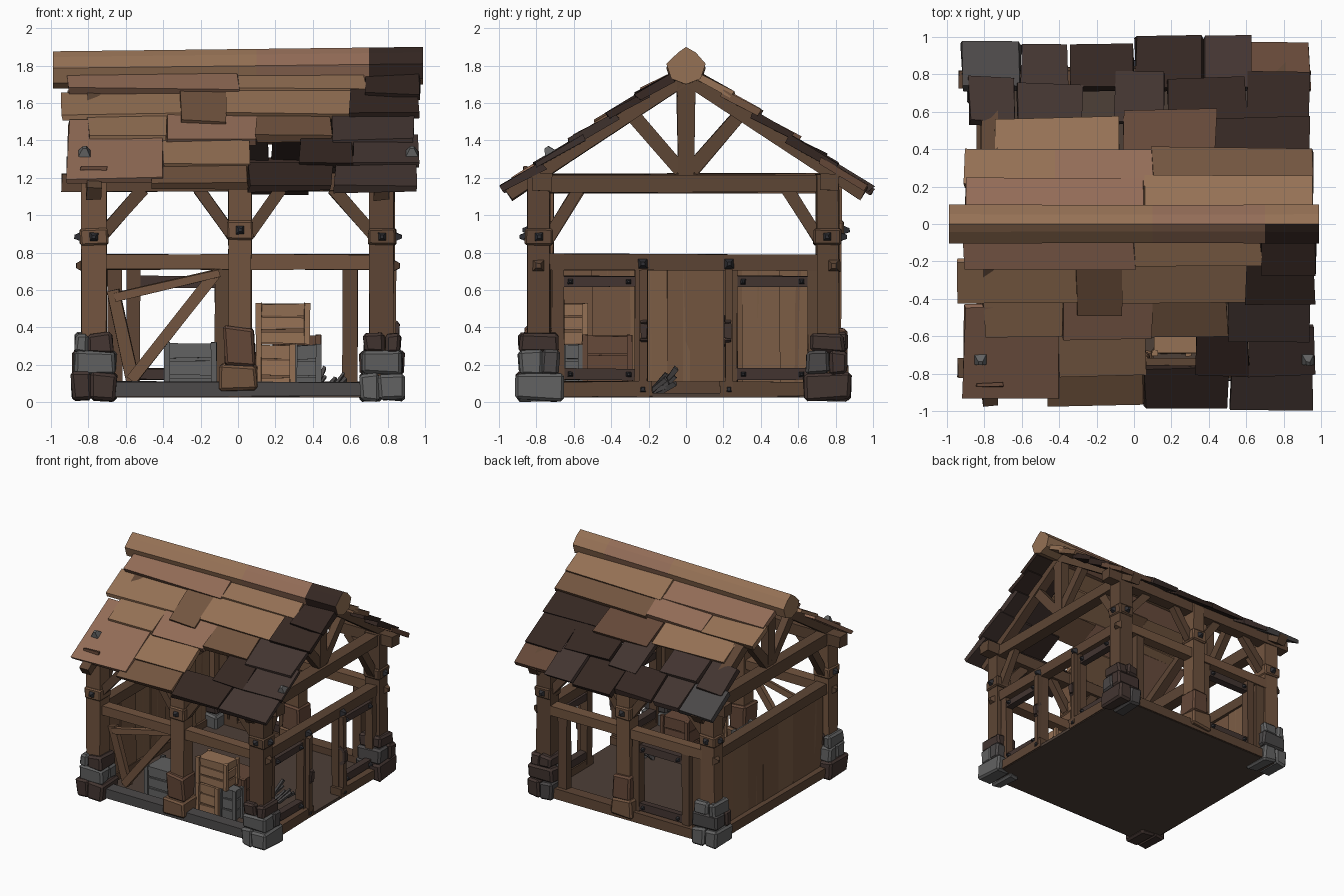
import bpy, bmesh, random
from mathutils import Vector as V

if "Cube" in bpy.data.objects:
    bpy.data.objects.remove(bpy.data.objects["Cube"])

random.seed(4)
COL = dict(tan=(.30, .165, .09), clay=(.29, .15, .095), mid=(.17, .09, .05), wood=(.11, .06, .035),
           plank=(.20, .11, .06), dark=(.035, .02, .016), rust=(.13, .065, .04), deep=(.055, .035, .03),
           stone=(.12, .12, .12), slate=(.07, .065, .065), iron=(.03, .03, .035), floor=(.075, .05, .038))
MATS = {}


def mat(c):
    if c not in MATS:
        MATS[c] = bpy.data.materials.new(c)
        MATS[c].diffuse_color = (*COL[c], 1)
    return MATS[c]


def finish(name, bm, c):
    bmesh.ops.recalc_face_normals(bm, faces=bm.faces)
    me = bpy.data.meshes.new(name)
    bm.to_mesh(me)
    bm.free()
    me.materials.append(mat(c))
    ob = bpy.data.objects.new(name, me)
    bpy.context.collection.objects.link(ob)
    return ob


def beam(name, p, q, w, h, c, jit=.004, bev=0, taper=1):
    """Squared timber from p to q; w lies along y (or x for pieces running in y)."""
    p, q = V(p), V(q)
    d = (q - p).normalized()
    s = V((0, 1, 0)) if abs(d.y) < .3 else V((1, 0, 0))
    s = (s - d * s.dot(d)).normalized()
    u = d.cross(s)
    bm = bmesh.new()
    rings = [[bm.verts.new(e + s * a * w / 2 * k + u * b * h / 2 * k)
              for a, b in ((-1, -1), (1, -1), (1, 1), (-1, 1))] for e, k in ((p, 1), (q, taper))]
    for r in rings:
        bm.faces.new(r)
    for i in range(4):
        j = (i + 1) % 4
        bm.faces.new((rings[0][i], rings[0][j], rings[1][j], rings[1][i]))
    for v in bm.verts:
        v.co += V([random.uniform(-jit, jit) for _ in range(3)])
    if bev:
        bmesh.ops.bevel(bm, geom=bm.edges[:], offset=bev, segments=1, affect='EDGES')
    return finish(name, bm, c)


def box(name, x0, x1, y0, y1, z0, z1, c, jit=.004, bev=0):
    y, z = (y0 + y1) / 2, (z0 + z1) / 2
    return beam(name, (x0, y, z), (x1, y, z), y1 - y0, z1 - z0, c, jit, bev)


def bolt(x, y, z, n, c='iron', r=.026):
    """Square-headed pyramid stud pointing along n."""
    p = V((x, y, z))
    beam('bolt', p - V(n) * .01, p + V(n) * .03, r * 2, r * 2, c, .002, 0, .35)


# floor and sill beams
box('floor', -.83, .83, -.83, .83, .025, .05, 'floor', 0)
for s in (-1, 1):
    box('sill_long', -.72, .72, s * .79 - .05, s * .79 + .05, .03, .11, 'slate' if s < 0 else 'wood')
beam('sill_left', (-.79, -.72, .07), (-.79, .72, .07), .1, .08, 'wood')
for s in (-1, 1):
    beam('sill_right', (.79, s * .7, .07), (.79, s * .18, .07), .1, .08, 'wood')

# corner posts with stone footings and iron-studded collars
for sx in (-1, 1):
    for sy in (-1, 1):
        x, y = sx * .77, -.785 if sy < 0 else .755
        c = 'mid' if sx < 0 else 'wood'
        beam('corner_post', (x, y, .03), (x, y, 1.22), .12, .13, c, .006)
        box('post_collar', x - .075, x + .075, y - .075, y + .075, .84, .93, c, .004, .01)
        bolt(x, y + sy * .075, .885, (0, sy, 0))
        bolt(x + sx * .075, y, .885, (sx, 0, 0))
        for k, (z0, z1, r) in enumerate(((.01, .155, .118), (.15, .275, .108), (.265, .37, .098))):
            cut = random.uniform(-.03, .03)
            for a, b in ((-r, cut), (cut, r)):
                e = random.uniform(-.01, .012)
                lim = (x - r - e, x + r + e, y + a, y + b) if k % 2 else (x + a, x + b, y - r - e, y + r + e)
                box('footing_stone', *lim, z0, z1, random.choice(['stone', 'slate', 'stone', 'deep']), .01, .016)
        # knee braces up to the plates
        beam('knee_brace', (x - sx * .05, y, .9), (x - sx * .26, y, 1.14), .06, .065, 'wood')
        beam('knee_brace_side', (x, y - sy * .05, .88), (x, y - sy * .22, 1.15), .06, .065, 'wood')

# middle posts, front and back
for sy in (-1, 1):
    y = sy * .77
    beam('middle_post', (.01, y, .03), (.01, y, 1.22), .12, .12, 'mid', .006)
    box('middle_post_foot', -.095, .1, y - .1, y + .1, .06, .2, 'mid', .012, .014)
    box('middle_post_foot_cap', -.075, .09, y - .085, y + .085, .19, .4, 'rust', .012, .014)
    box('middle_post_collar', -.06, .08, y - .075, y + .075, .87, .97, 'mid', .004, .01)
    bolt(.01, y + sy * .075, .92, (0, sy, 0))
    for s in (-1, 1):
        beam('middle_brace', (.01 + s * .05, y, .9), (.01 + s * .22, y, 1.14), .06, .06, 'wood')

# mid rails and wall plates
for s in (-1, 1):
    for a, b in ((-.72, -.03), (.05, .72)):
        box('mid_rail', a, b, s * .77 - .045, s * .77 + .045, .71, .79, 'mid')
    beam('side_rail', (s * .77, -.74, .75), (s * .77, .74, .745), .09, .085, 'wood')
    box('wall_plate', -.94, .94, s * .77 - .05, s * .77 + .05, 1.13, 1.225, 'wood', .006)
    for t in (-1, 1):
        bolt(s * .835, t * .79, .73, (s, 0, 0), 'wood', .035)

# gable trusses
for sx in (-1, 1):
    x = sx * .77
    beam('tie_beam', (x, -.8, 1.17), (x, .78, 1.17), .1, .1, 'wood', .006)
    beam('king_post', (x, 0, 1.2), (x, 0, 1.74), .08, .065, 'wood', .004, 0, 1.25)
    for s in (-1, 1):
        beam('rafter', (x, s * .02, 1.735), (x, s * .95, 1.115), .08, .085, 'wood', .006)
        beam('truss_strut', (x, s * .03, 1.24), (x, s * .28, 1.53), .06, .075, 'wood')

# planked left wall
for i in range(7):
    y = -.6 + i * .2
    beam('wall_plank', (-.775 + i % 2 * .008, y, .06), (-.775 + i % 2 * .008, y, .73), .035, .035,
         random.choice(['plank', 'plank', 'mid']), .004).scale = (1, 1, 1)
    box('wall_plank_face', -.795, -.755 + i % 2 * .008, y - .102, y + .102, .06, .73,
        random.choice(['plank', 'plank', 'mid']), .003)


# framed openings with iron-studded bars: right wall and back left bay
def frame(name, a, b, put, n):
    """a..b is the span along the wall, put maps (span, z) to a point, n is the outward normal."""
    for e in (a, b):
        beam(name + '_stile', put(e, .08), put(e, .72), .07, .07, 'wood')
    for z in (.15, .645):
        beam(name + '_bar', put(a, z), put(b, z), .06, .06, 'deep')
        for t in (.15, .85):
            m = V(put(a + (b - a) * t, z)) + V(n) * .03
            bolt(*m, n, 'iron', .016)


for s in (-1, 1):
    frame('door_frame', s * .24, s * .685, lambda t, z: (.77, t, z), (1, 0, 0))
    # jamb board and curved pull handle beside the doorway
    beam('door_jamb', (.8, s * .23, .06), (.8, s * .23, .71), .04, .09, 'wood')
    hx = [(.81, .31), (.85, .34), (.85, .42), (.81, .45)]
    for (x0, z0), (x1, z1) in zip(hx, hx[1:]):
        beam('door_handle', (x0, s * .225, z0), (x1, s * .225, z1), .035, .025, 'deep')
    for z in (.07, .74):
        bolt(.82, s * .23, z, (1, 0, 0), 'iron')
frame('back_frame', -.56, -.09, lambda t, z: (t, .77, z), (0, 1, 0))
for x in (-.66, .6):
    beam('back_stud', (x, .77, .08), (x, .77, .72), .06, .08, 'wood')

# loose bracing in the front left bay
beam('bay_brace', (-.57, -.7, .12), (-.12, -.72, .69), .04, .06, 'mid')
beam('leaning_board', (-.56, -.68, .11), (-.67, -.72, .6), .04, .07, 'mid')
beam('bay_cross_piece', (-.66, -.73, .56), (-.1, -.73, .69), .035, .045, 'mid')


# crates: solid core with slats and corner battens
def crate(x0, x1, y0, y1, z0, z1, c):
    box('crate_core', x0 + .012, x1 - .012, y0 + .012, y1 - .012, z0, z1 - .01, 'mid' if c == 'tan' else c, 0)
    h = (z1 - z0) / 3
    for i in range(3):
        box('crate_slat', x0, x1, y0, y1, z0 + i * h + .006, z0 + (i + 1) * h - .006, c, .005)
    for x in (x0, x1):
        for y in (y0, y1):
            box('crate_corner', x - .015, x + .015, y - .015, y + .015, z0, z1, c, .003)


crate(-.38, -.13, -.68, -.46, .05, .32, 'stone')
crate(.11, .29, -.69, -.5, .05, .31, 'tan')
crate(.3, .43, -.66, -.56, .05, .31, 'stone')
crate(.11, .37, -.69, -.54, .31, .53, 'tan')
crate(.2, .43, -.54, -.3, .05, .36, 'rust')

# small heap of sticks
for i in range(9):
    x, y = .5 + random.uniform(-.05, .06), -.12 + random.uniform(-.05, .06)
    beam('stick', (x - .05, y - .05, .05), (x + random.uniform(0, .06), y + .04, random.uniform(.08, .2)), .018, .022, 'slate')

# ridge cap, with a darkened front face at its right end
prof = [(-.1, 1.81), (-.04, 1.87), (0, 1.9), (.05, 1.87), (.1, 1.81), (.075, 1.73), (0, 1.7), (-.075, 1.73)]
for x0, x1, c in ((-.99, .1, 'tan'), (.1, .7, 'clay'), (.7, .99, 'tan')):
    bm = bmesh.new()
    ends = [[bm.verts.new((x, y * (1 + abs(x) * .05), z + .012 * x - .012)) for y, z in prof] for x in (x0, x1)]
    for e in ends:
        bm.faces.new(e)
    for i in range(8):
        j = (i + 1) % 8
        f = bm.faces.new((ends[0][i], ends[0][j], ends[1][j], ends[1][i]))
        f.material_index = int(x0 == .7 and i in (0, 1, 7))
    finish('ridge_cap', bm, c).data.materials.append(mat('dark'))

# roof boards by row: inner distance from the ridge, then (x0, x1, outer distance, colour)
FRONT = [(.07, [(-.91, 0, .23, 'clay'), (0, .68, .22, 'tan'), (.68, .97, .26, 'dark')]),
         (.2, [(-.94, -.3, .42, 'tan'), (-.31, -.06, .48, 'mid'), (-.06, .6, .41, 'tan'), (.6, .96, .42, 'dark')]),
         (.37, [(-.8, -.38, .6, 'tan'), (-.38, .1, .61, 'clay'), (.1, .5, .59, 'mid'), (.5, .94, .63, 'deep')]),
         (.43, [(-.91, -.4, .93, 'clay')]),
         (.55, [(-.4, .06, .8, 'tan'), (.33, .61, .8, 'dark'), (.62, .96, .8, 'deep')]),
         (.76, [(-.46, .05, .96, 'mid'), (.06, .5, .98, 'dark'), (.52, .95, .99, 'deep')])]
BACK = [(.07, [(-.9, .05, .24, 'clay'), (.05, .95, .25, 'tan')]),
        (.2, [(-.91, -.42, .39, 'tan'), (-.42, .1, .39, 'clay'), (.1, .95, .4, 'mid')]),
        (.35, [(-.75, -.08, .56, 'tan'), (-.06, .44, .6, 'rust'), (.38, .94, .56, 'dark')]),
        (.54, [(-.88, -.64, .78, 'deep'), (-.62, -.28, .74, 'deep'), (-.1, .16, .8, 'deep'),
               (.18, .6, .77, 'dark'), (.61, .94, .81, 'dark')]),
        (.72, [(-.92, -.61, .97, 'slate'), (-.6, -.36, .96, 'deep'), (-.35, 0, .96, 'dark'),
               (.01, .37, 1, 'dark'), (.38, .62, .99, 'deep'), (.63, .94, .97, 'rust')])]


def slope(d):
    return 1.825 - .68 * d


for s, rows in ((-1, FRONT), (1, BACK)):
    for inner, boards in rows:
        for x0, x1, outer, c in boards:
            t, x = random.uniform(-.006, .006), (x0 + x1) / 2
            beam('roof_board', (x, s * inner, slope(inner) - .04 + t), (x, s * outer, slope(outer) - .015 + t),
                 x1 - x0, .04, c, .01)

# nails and a patch strip on the front roof
for x in (-.82, .93):
    bolt(x, -.73, slope(.73) + .01, (0, -.55, .83), 'stone', .032)
box('roof_patch', -.84, -.7, -.87, -.85, slope(.86), slope(.86) + .02, 'rust')

for m in bpy.data.materials:
    if m.users and not m.is_grease_pencil:
        m.use_nodes = True
        m.node_tree.nodes["Principled BSDF"].inputs["Base Color"].default_value = m.diffuse_color
